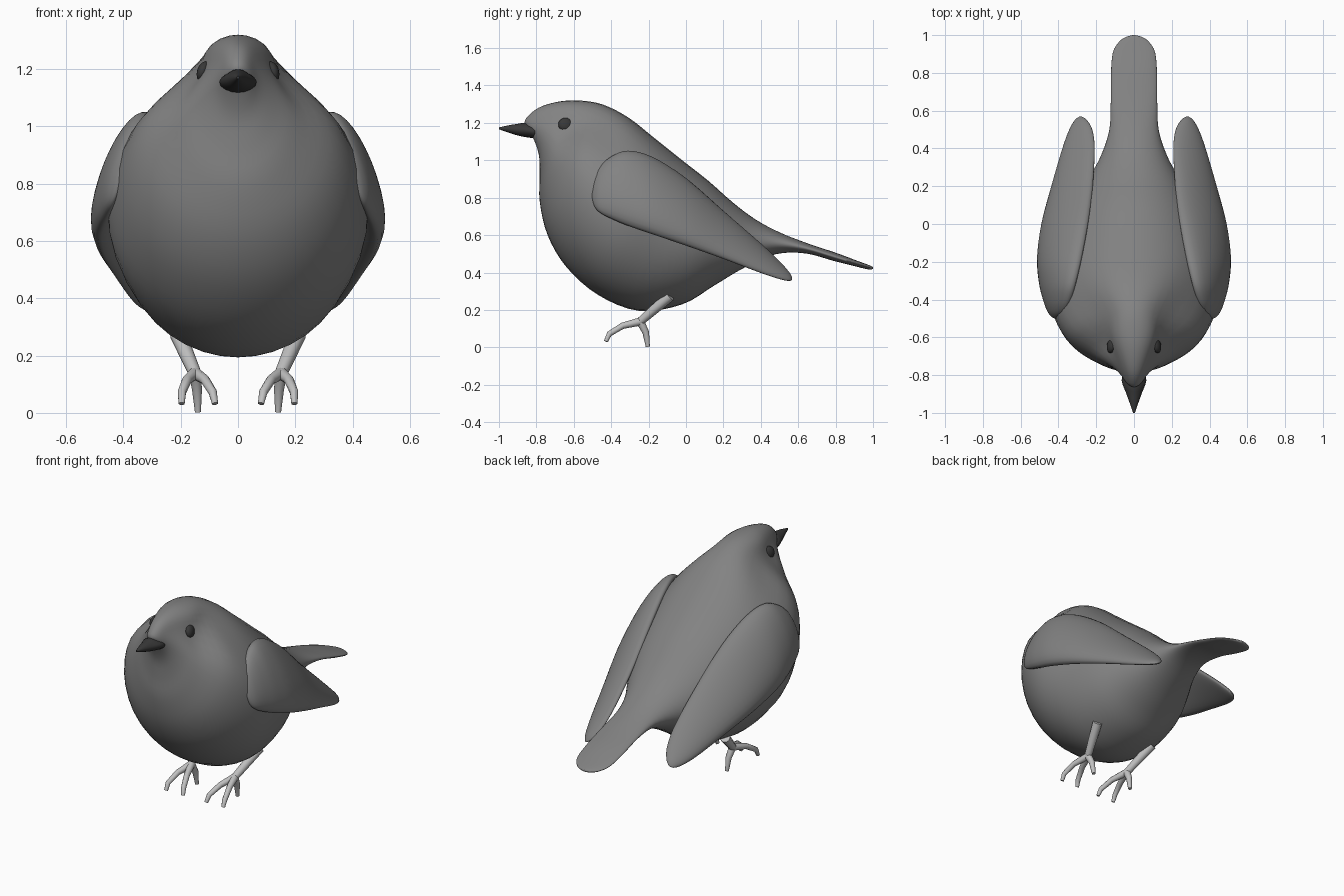
import bpy, bmesh, math
from mathutils import Vector

cube = bpy.data.objects.get("Cube")
if cube:
    bpy.data.objects.remove(cube, do_unlink=True)


def material(name, value):
    mat = bpy.data.materials.new(name)
    mat.use_nodes = True
    colour = (value, value, value, 1)
    mat.diffuse_color = colour
    bsdf = next(n for n in mat.node_tree.nodes if n.type == 'BSDF_PRINCIPLED')
    bsdf.inputs["Base Color"].default_value = colour
    return mat


PLUMAGE = material("grey plumage", 0.225)
DARK = material("dark horn", 0.04)
LEG = material("pale leg", 0.53)


def finish(name, bm, mat, angle=60):
    """Turn a bmesh into a named, smooth shaded object."""
    bmesh.ops.recalc_face_normals(bm, faces=bm.faces[:])
    mesh = bpy.data.meshes.new(name)
    bm.to_mesh(mesh)
    bm.free()
    mesh.materials.append(mat)
    obj = bpy.data.objects.new(name, mesh)
    bpy.context.collection.objects.link(obj)
    bpy.ops.object.select_all(action='DESELECT')
    obj.select_set(True)
    bpy.context.view_layer.objects.active = obj
    bpy.ops.object.shade_smooth_by_angle(angle=math.radians(angle))
    return obj


def smooth_rows(rows, steps):
    """Catmull-Rom interpolation through the section rows."""
    out = []
    for i in range(len(rows) - 1):
        quad = list(zip(rows[max(i - 1, 0)], rows[i], rows[i + 1],
                        rows[min(i + 2, len(rows) - 1)]))
        for s in range(steps):
            t = s / steps
            out.append([b + t * (c - a) / 2
                        + t * t * (2 * a - 5 * b + 4 * c - d) / 2
                        + t ** 3 * (3 * b - a - 3 * c + d) / 2
                        for a, b, c, d in quad])
    return out + [list(rows[-1])]


def skin(bm, rings):
    """Bridge a list of point rings and cap both ends."""
    loops = [[bm.verts.new(p) for p in ring] for ring in rings]
    n = len(loops[0])
    for a, b in zip(loops, loops[1:]):
        for i in range(n):
            j = (i + 1) % n
            bm.faces.new((a[i], a[j], b[j], b[i]))
    bm.faces.new(loops[0])
    bm.faces.new(loops[-1])


def angles(n):
    return [2 * math.pi * i / n for i in range(n)]


def body_ring(row, n):
    """Section: top y z, bottom y z, half width, pinch depth, pinch height."""
    ty, tz, by, bz, w, pinch, level = row
    top, low = Vector((0, ty, tz)), Vector((0, by, bz))
    mid, up = (top + low) / 2, (top - low) / 2
    ring = []
    for a in angles(n):
        c = math.cos(a)
        x = w * math.sin(a) * (1 - pinch * math.exp(-((c - level) / .4) ** 2))
        ring.append(mid + up * c + Vector((x, 0, 0)))
    return ring


def wing_ring(row, n, side):
    """Section across a wing: y, top x z, bottom x z, outward bulge."""
    y, tx, tz, bx, bz, bulge = row
    top, low = Vector((tx, y, tz)), Vector((bx, y, bz))
    mid, up = (top + low) / 2, (top - low) / 2
    out = Vector((up.z, 0, -up.x)).normalized()
    ring = []
    for a in angles(n):
        s = math.sin(a)
        p = mid + up * math.cos(a) + out * s * bulge * (1 if s > 0 else 0.6)
        ring.append(Vector((p.x * side, p.y, p.z)))
    return ring


# Body, head and tail in one skin
body_rows = [
    (-.862, 1.19, -.855, 1.18, .005, 0, .6),
    (-.855, 1.225, -.82, 1.125, .04, 0, .6),
    (-.79, 1.28, -.787, 1.03, .08, .1, .6),
    (-.69, 1.312, -.782, .92, .14, .2, .55),
    (-.58, 1.32, -.782, .78, .225, .32, .55),
    (-.45, 1.3, -.74, .6, .35, .36, .8),
    (-.31, 1.23, -.64, .43, .425, .2, .8),
    (-.17, 1.12, -.47, .28, .455, .08, .8),
    (-.02, 1, -.25, .195, .405, 0, .8),
    (.12, .89, -.02, .23, .345, 0, .8),
    (.25, .775, .15, .33, .265, 0, .8),
    (.37, .685, .31, .425, .185, 0, .8),
    (.5, .615, .48, .498, .132, 0, .8),
    (.65, .556, .64, .502, .123, 0, .8),
    (.8, .506, .79, .462, .122, 0, .8),
    (.91, .465, .905, .433, .112, 0, .8),
    (.965, .445, .962, .419, .08, 0, .8),
    (.99, .435, .988, .416, .045, 0, .8),
    (1, .429, .999, .419, .008, 0, .8),
]
bm = bmesh.new()
skin(bm, [body_ring(r, 40) for r in smooth_rows(body_rows, 4)])
finish("body", bm, PLUMAGE, 80)

# Beak
beak_rows = [
    (-.76, 1.19, -.78, 1.13, .05, .2, .8),
    (-.86, 1.2, -.795, 1.117, .066, .35, .8),
    (-.9, 1.195, -.88, 1.128, .044, .2, .8),
    (-.95, 1.187, -.945, 1.147, .023, 0, .8),
    (-1, 1.176, -1, 1.166, .005, 0, .8),
]
bm = bmesh.new()
skin(bm, [body_ring(r, 16) for r in smooth_rows(beak_rows, 3)])
finish("beak", bm, DARK)

wing_rows = [
    (-.503, .4, .835, .415, .805, .005),
    (-.49, .385, .9, .43, .755, .022),
    (-.46, .365, .965, .445, .72, .04),
    (-.4, .34, 1.02, .46, .688, .06),
    (-.31, .315, 1.05, .478, .65, .075),
    (-.18, .285, 1.015, .488, .605, .085),
    (0, .25, .9, .472, .545, .08),
    (.2, .222, .725, .428, .475, .06),
    (.4, .21, .55, .375, .4, .042),
    (.5, .222, .455, .34, .367, .03),
    (.55, .25, .4, .312, .357, .018),
    (.568, .275, .372, .29, .362, .004),
]

# Leg and toe paths: x, y, z, radius
ankle = (.15, -.245, .138, .022)
leg_paths = [
    [(.21, -.085, .275, .029), (.18, -.165, .207, .026), ankle],
    [ankle, (.178, -.34, .115, .017), (.196, -.41, .072, .015), (.197, -.428, .032, .011)],
    [ankle, (.115, -.34, .115, .017), (.088, -.41, .072, .015), (.08, -.428, .032, .011)],
    [ankle, (.143, -.215, .08, .018), (.14, -.204, .003, .011)],
]


def tube_rings(path, side, n=10):
    pts = [Vector((p[0] * side, p[1], p[2])) for p in path]
    rings = []
    for i, p in enumerate(pts):
        d = pts[min(i + 1, len(pts) - 1)] - pts[max(i - 1, 0)]
        u = d.cross(Vector((1, 0, 0))).normalized()
        v = d.cross(u).normalized()
        r = path[i][3]
        rings.append([p + u * r * math.cos(a) + v * r * math.sin(a)
                      for a in angles(n)])
    return rings


for label, side in (("left", 1), ("right", -1)):
    # Folded wing
    bm = bmesh.new()
    skin(bm, [wing_ring(r, 28, side) for r in smooth_rows(wing_rows, 4)])
    finish(label + "_wing", bm, PLUMAGE, 80)

    # Leg with two front toes and one hind toe
    bm = bmesh.new()
    for path in leg_paths:
        skin(bm, tube_rings(path, side))
    finish(label + "_leg", bm, LEG, 50)

    # Eye
    bm = bmesh.new()
    bmesh.ops.create_uvsphere(bm, u_segments=24, v_segments=14, radius=1)
    eye = finish(label + "_eye", bm, DARK)
    eye.scale = (.024, .042, .038)
    eye.location = (.118 * side, -.642, 1.19)
    eye.rotation_euler = (0, -.25 * side, .25 * side)
